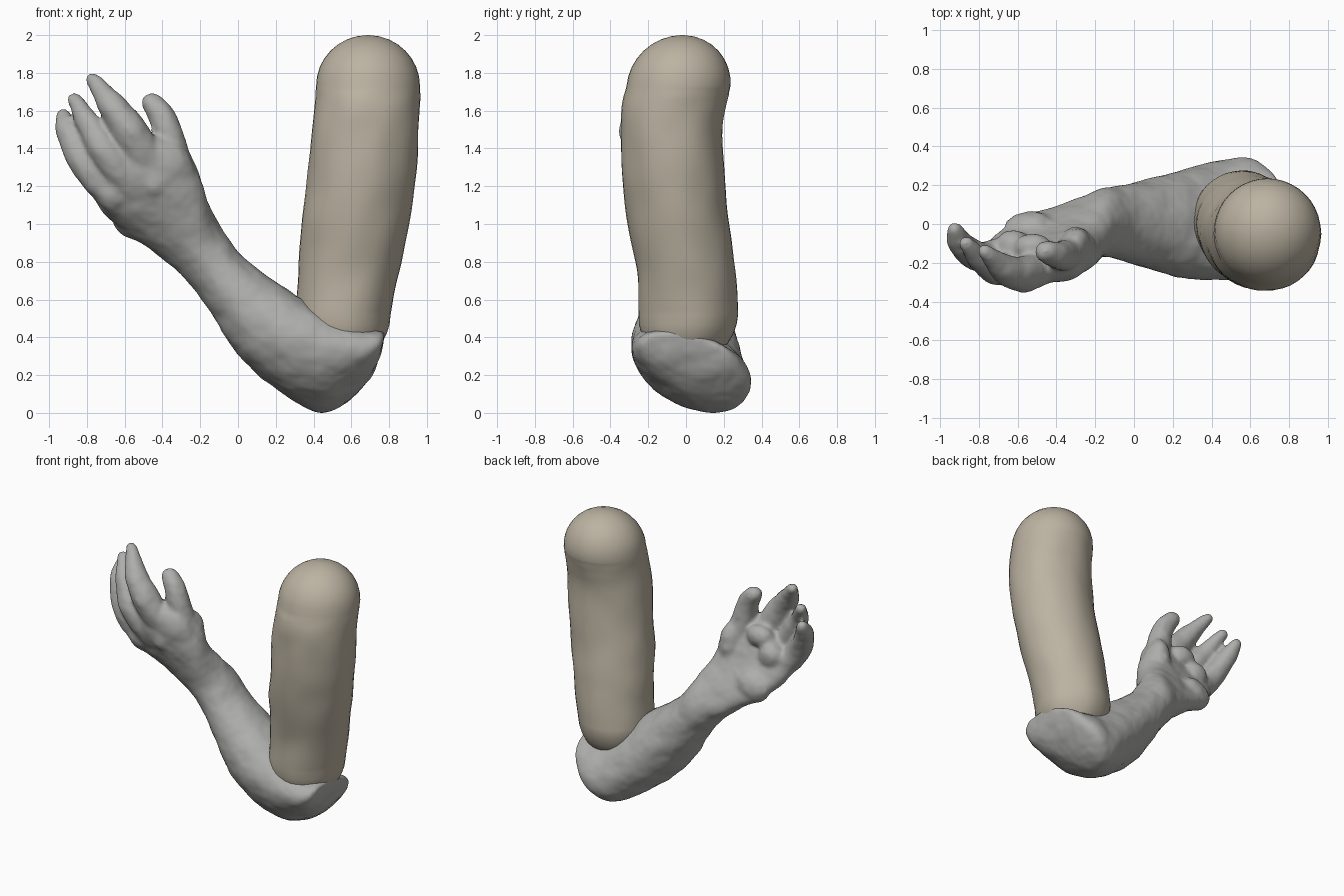
import bpy, bmesh, math
from mathutils import Vector, noise

if "Cube" in bpy.data.objects:
    bpy.data.objects.remove(bpy.data.objects["Cube"])


def spline(table, steps):
    """Catmull-Rom interpolation through rows of numbers."""
    rows = []
    n = len(table)
    for i in range(n - 1):
        p = [table[max(0, min(n - 1, i + k))] for k in (-1, 0, 1, 2)]
        for s in range(steps):
            t = s / steps
            rows.append([0.5 * (2 * b + (c - a) * t + (2 * a - 5 * b + 4 * c - d) * t * t
                                + (3 * b - a - 3 * c + d) * t ** 3)
                         for a, b, c, d in zip(*p)])
    rows.append(list(table[-1]))
    return rows


def loft(bm, rings):
    """Skin closed rings of points and cap both ends."""
    vr = [[bm.verts.new(p) for p in r] for r in rings]
    n = len(vr[0])
    for a, b in zip(vr, vr[1:]):
        for i in range(n):
            j = (i + 1) % n
            bm.faces.new((a[i], a[j], b[j], b[i]))
    bm.faces.new(vr[0][::-1])
    bm.faces.new(vr[-1])
    bmesh.ops.recalc_face_normals(bm, faces=bm.faces)


def ball(bm, c, r, scale=(1, 1, 1)):
    geo = bmesh.ops.create_icosphere(bm, subdivisions=2, radius=r)
    for v in geo["verts"]:
        v.co = Vector([a * s for a, s in zip(v.co, scale)]) + Vector(c)


def finish(bm, name, color):
    me = bpy.data.meshes.new(name)
    bm.to_mesh(me)
    bm.free()
    ob = bpy.data.objects.new(name, me)
    bpy.context.collection.objects.link(ob)
    for p in me.polygons:
        p.use_smooth = True
    mat = bpy.data.materials.new(name + "_color")
    mat.diffuse_color = color
    mat.use_nodes = True
    mat.node_tree.nodes["Principled BSDF"].inputs["Base Color"].default_value = mat.diffuse_color
    me.materials.append(mat)
    return ob


# Upper arm: rounded tube, rows are z, centre x, centre y, radius x, radius y
arm = [(0.52, 0.555, 0.015, 0.250, 0.262), (0.75, 0.585, 0.0, 0.268, 0.262),
       (1.0, 0.62, -0.04, 0.285, 0.268), (1.25, 0.655, -0.065, 0.288, 0.27),
       (1.5, 0.675, -0.075, 0.284, 0.27), (1.62, 0.683, -0.065, 0.28, 0.275),
       (1.73, 0.688, -0.04, 0.275, 0.275)]
rows = spline(arm, 6)


def cap(row, sign):
    z, x, y, rx, ry = row
    out = []
    for k in range(1, 9):
        a = math.radians(88) * k / 8
        c = math.cos(a)
        out.append((z + sign * 0.27 * math.sin(a), x, y + sign * 0.02 * math.sin(a), rx * c, ry * c))
    return out


rows = cap(rows[0], -1)[::-1] + rows + cap(rows[-1], 1)
rings = []
for z, x, y, rx, ry in rows:
    ring = []
    for i in range(40):
        a = math.tau * i / 40
        c, s = math.cos(a), math.sin(a)
        fade = 0.03 if z < 1.7 else 0.005
        w = 1 + fade * noise.noise((c * 1.8, s * 1.8, z * 5))
        ring.append((x + rx * c * w, y + ry * s * w, z))
    rings.append(ring)
bm = bmesh.new()
loft(bm, rings)
finish(bm, "upper_arm", (0.50, 0.45, 0.36, 1))

# Forearm and palm: upper x, z, lower x, z, centre y, half depth, lean, palm hollow
sections = [(0.775, 0.41, 0.755, 0.31, -0.02, 0.13, 0.03, 0),
            (0.765, 0.435, 0.70, 0.19, 0.0, 0.24, 0.09, 0),
            (0.62, 0.46, 0.58, 0.06, 0.03, 0.285, 0.13, 0),
            (0.48, 0.52, 0.42, 0.005, 0.02, 0.29, 0.11, 0),
            (0.30, 0.63, 0.20, 0.13, 0.0, 0.275, 0.04, 0),
            (0.10, 0.77, 0.0, 0.31, 0.0, 0.225, 0.0, 0),
            (-0.02, 0.88, -0.14, 0.52, 0.01, 0.19, 0.0, 0),
            (-0.10, 1.0, -0.27, 0.70, 0.0, 0.17, 0.01, 0),
            (-0.16, 1.13, -0.42, 0.83, -0.05, 0.16, 0.06, 0.15),
            (-0.22, 1.28, -0.60, 0.95, -0.10, 0.155, 0.07, 0.35),
            (-0.29, 1.41, -0.71, 1.05, -0.15, 0.14, 0.06, 0.4),
            (-0.42, 1.46, -0.77, 1.16, -0.18, 0.11, 0.04, 0.3),
            (-0.50, 1.47, -0.78, 1.22, -0.19, 0.06, 0.03, 0)]
rings = []
for ux, uz, lx, lz, yc, hy, lean, hollow in spline(sections, 5):
    ring = []
    for i in range(36):
        a = math.tau * i / 36
        c, s = math.cos(a), math.sin(a)
        depth = hy * s * (1 - hollow * s ** 4 if s > 0 else 1)
        ring.append(((ux + lx) / 2 + (ux - lx) / 2 * c, yc + depth - lean * c,
                     (uz + lz) / 2 + (uz - lz) / 2 * c))
    rings.append(ring)
bm = bmesh.new()
loft(bm, rings)

# Fingers and thumb: x, y, z, radius along each one
digits = [
    [(-0.64, -0.14, 1.12, 0.08), (-0.79, -0.17, 1.29, 0.085),
     (-0.89, -0.11, 1.46, 0.07), (-0.922, -0.03, 1.575, 0.042)],
    [(-0.56, -0.19, 1.18, 0.08), (-0.685, -0.235, 1.36, 0.085),
     (-0.79, -0.19, 1.53, 0.066), (-0.865, -0.10, 1.655, 0.042)],
    [(-0.44, -0.20, 1.27, 0.09), (-0.56, -0.255, 1.47, 0.098),
     (-0.66, -0.235, 1.62, 0.078), (-0.77, -0.14, 1.765, 0.04)],
    [(-0.28, -0.12, 1.22, 0.09), (-0.355, -0.16, 1.42, 0.085),
     (-0.395, -0.16, 1.56, 0.074), (-0.455, -0.14, 1.64, 0.058)]]
for d in digits:
    for x, y, z, r in spline(d, 8):
        ball(bm, (x, y, z), r)

# Knuckles and fleshy palm mounds
ball(bm, (-0.44, -0.22, 1.23), 0.085, (1.1, 1, 1.3))
ball(bm, (-0.66, -0.18, 1.17), 0.08, (1.2, 1, 1.3))
ball(bm, (-0.30, -0.10, 1.24), 0.09, (0.9, 1, 2.0))
ball(bm, (-0.53, -0.02, 1.03), 0.09, (1.6, 1, 1.3))
ball(bm, (-0.52, -0.12, 1.36), 0.08, (1.3, 0.9, 1))
ball(bm, (-0.62, -0.10, 1.25), 0.08, (1.2, 0.9, 1.2))

hand = finish(bm, "forearm_and_hand", (0.42, 0.42, 0.41, 1))
rm = hand.modifiers.new("fuse", "REMESH")
rm.mode = "VOXEL"
rm.voxel_size = 0.014
rm.use_smooth_shade = True
sm = hand.modifiers.new("soften", "SMOOTH")
sm.factor = 0.5
sm.iterations = 10
bpy.context.view_layer.objects.active = hand
hand.select_set(True)
bpy.ops.object.convert(target="MESH")

# Uneven sculpted skin, standing on the ground
verts = hand.data.vertices
pos = [v.co.copy() for v in verts]
nor = [v.normal.copy() for v in verts]
pos = [p + n * (0.007 * noise.noise(p * 9) + 0.002 * noise.noise(p * 22))
       for p, n in zip(pos, nor)]
low = min(p.z for p in pos)
for p in pos:
    p.z -= low * max(0, 1 - p.z)
verts.foreach_set("co", [c for p in pos for c in p])
hand.data.update()
